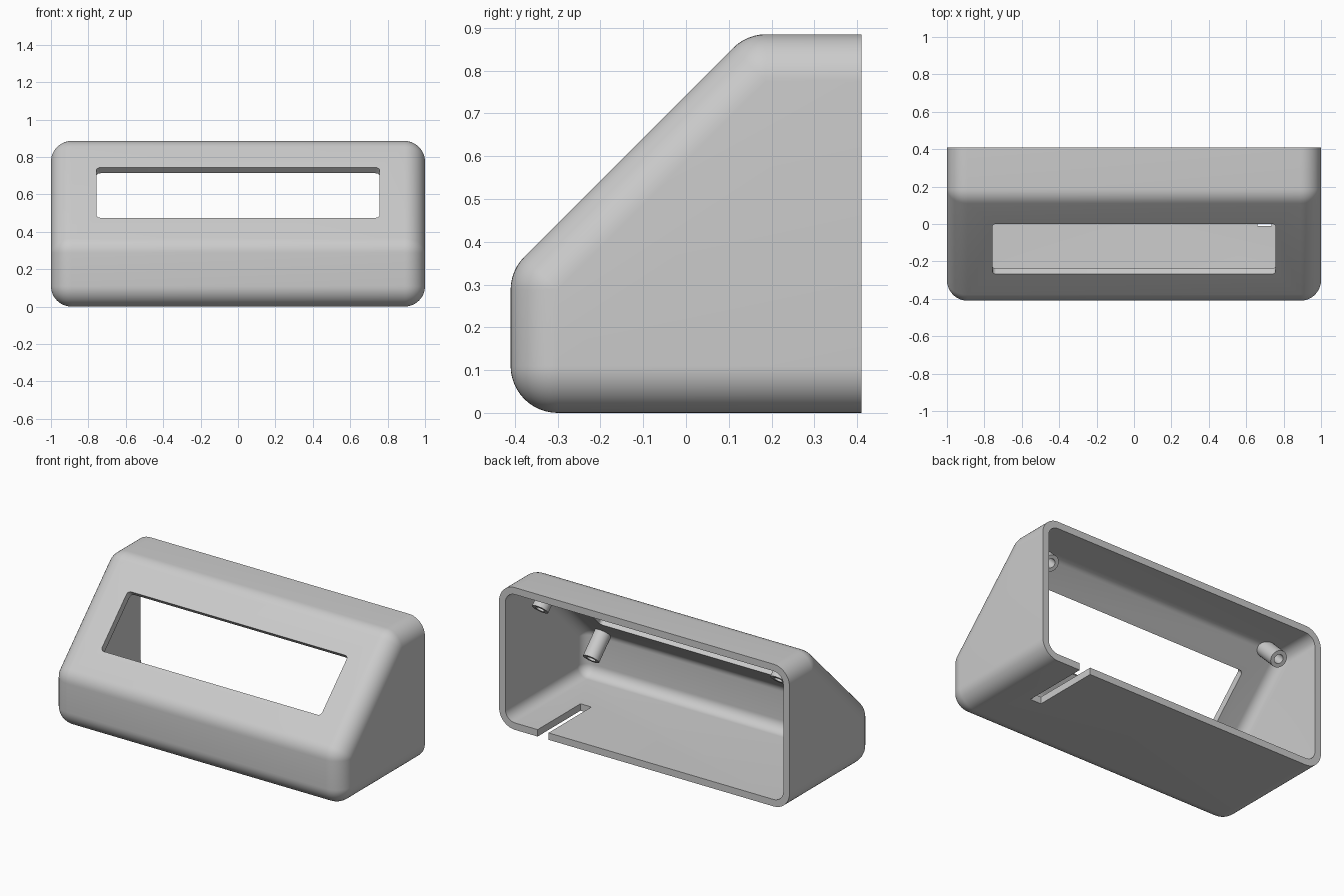
import bpy, bmesh, math
from mathutils import Matrix, Vector

if "Cube" in bpy.data.objects:
    bpy.data.objects.remove(bpy.data.objects["Cube"], do_unlink=True)

WALL = 0.043
RADIUS = 0.11
BACK = 0.41
# Local frame of the sloped face: x across, y up the slope, z outward
SLOPE = Matrix.Translation((0, -0.134, 0.609)) @ Matrix.Rotation(math.radians(45), 4, 'X')

grey = bpy.data.materials.new("light_grey_plastic")
grey.use_nodes = True
colour = (0.6, 0.6, 0.6, 1)
grey.diffuse_color = colour
grey.node_tree.nodes["Principled BSDF"].inputs["Base Color"].default_value = colour


def finish(bm, name):
    bmesh.ops.recalc_face_normals(bm, faces=bm.faces[:])
    mesh = bpy.data.meshes.new(name)
    bm.to_mesh(mesh)
    bm.free()
    obj = bpy.data.objects.new(name, mesh)
    mesh.materials.append(grey)
    bpy.context.collection.objects.link(obj)
    return obj


def select(obj):
    bpy.ops.object.select_all(action='DESELECT')
    obj.select_set(True)
    bpy.context.view_layer.objects.active = obj


def cut(obj, cutter):
    mod = obj.modifiers.new("cut", 'BOOLEAN')
    mod.operation = 'DIFFERENCE'
    mod.solver = 'EXACT'
    mod.object = cutter
    select(obj)
    bpy.ops.object.modifier_apply(modifier=mod.name)
    bpy.data.objects.remove(cutter, do_unlink=True)


def smooth(obj):
    select(obj)
    bpy.ops.object.shade_smooth_by_angle(angle=math.radians(30))


def rounded_body(name, radius, trim):
    """Hull of balls placed at the corners of the inset side profile."""
    bm = bmesh.new()
    profile = [(-0.30, 0.11), (-0.30, 0.2874), (0.1876, 0.775), (0.7, 0.775), (0.7, 0.11)]
    for side in (-1, 1):
        for y, z in profile:
            place = Matrix.Translation((side * (1 - RADIUS), y, z)) @ Matrix.Rotation(math.pi / 2, 4, 'Y')
            bmesh.ops.create_uvsphere(bm, u_segments=48, v_segments=24, radius=radius, matrix=place)
    hull = bmesh.ops.convex_hull(bm, input=bm.verts[:], use_existing_faces=False)
    keep = {g for g in hull["geom"] if isinstance(g, bmesh.types.BMFace)}
    bmesh.ops.delete(bm, geom=[f for f in bm.faces if f not in keep], context='FACES')
    bmesh.ops.delete(bm, geom=[v for v in bm.verts if not v.link_faces], context='VERTS')
    bmesh.ops.dissolve_limit(bm, angle_limit=0.01, verts=bm.verts[:], edges=bm.edges[:])
    if trim:
        res = bmesh.ops.bisect_plane(bm, geom=bm.verts[:] + bm.edges[:] + bm.faces[:],
                                     plane_co=(0, BACK, 0), plane_no=(0, 1, 0), clear_outer=True)
        rim = [e for e in res["geom_cut"] if isinstance(e, bmesh.types.BMEdge)]
        bmesh.ops.contextual_create(bm, geom=rim)
    return finish(bm, name)


def box(name, size, matrix, corner=0):
    bm = bmesh.new()
    bmesh.ops.create_cube(bm, size=1, matrix=Matrix.Diagonal((*size, 1)))
    if corner:
        upright = [e for e in bm.edges if abs((e.verts[0].co - e.verts[1].co).z) > 1e-4]
        bmesh.ops.bevel(bm, geom=upright, offset=corner, segments=6, profile=0.5, affect='EDGES')
    bm.transform(matrix)
    return finish(bm, name)


def cylinder(name, radius, x, y, bottom, top):
    bm = bmesh.new()
    place = SLOPE @ Matrix.Translation((x, y, (bottom + top) / 2))
    bmesh.ops.create_cone(bm, cap_ends=True, segments=32, radius1=radius, radius2=radius,
                          depth=top - bottom, matrix=place)
    return finish(bm, name)


# Hollow case, open at the back
case = rounded_body("case_shell", RADIUS, True)
cut(case, rounded_body("cavity", RADIUS - WALL, False))

# Display window through the sloped face
cut(case, box("window_cutter", (1.515, 0.38, 0.2), SLOPE, 0.022))

# Cable slot in the floor, open to the back edge
cut(case, box("slot_cutter", (0.075, 0.472, 0.2), Matrix.Translation((0.697, 0.224, 0))))
smooth(case)

# Four hollow screw posts behind the sloped face
for x, side in ((-0.82, "right"), (0.82, "left")):
    for y, level in ((-0.354, "lower"), (0.354, "upper")):
        tip = -WALL - 0.165
        post = cylinder(f"{level}_{side}_screw_post", 0.05, x, y, tip, -WALL + 0.012)
        cut(post, cylinder("hole_cutter", 0.027, x, y, tip - 0.05, -WALL - 0.01))
        smooth(post)
